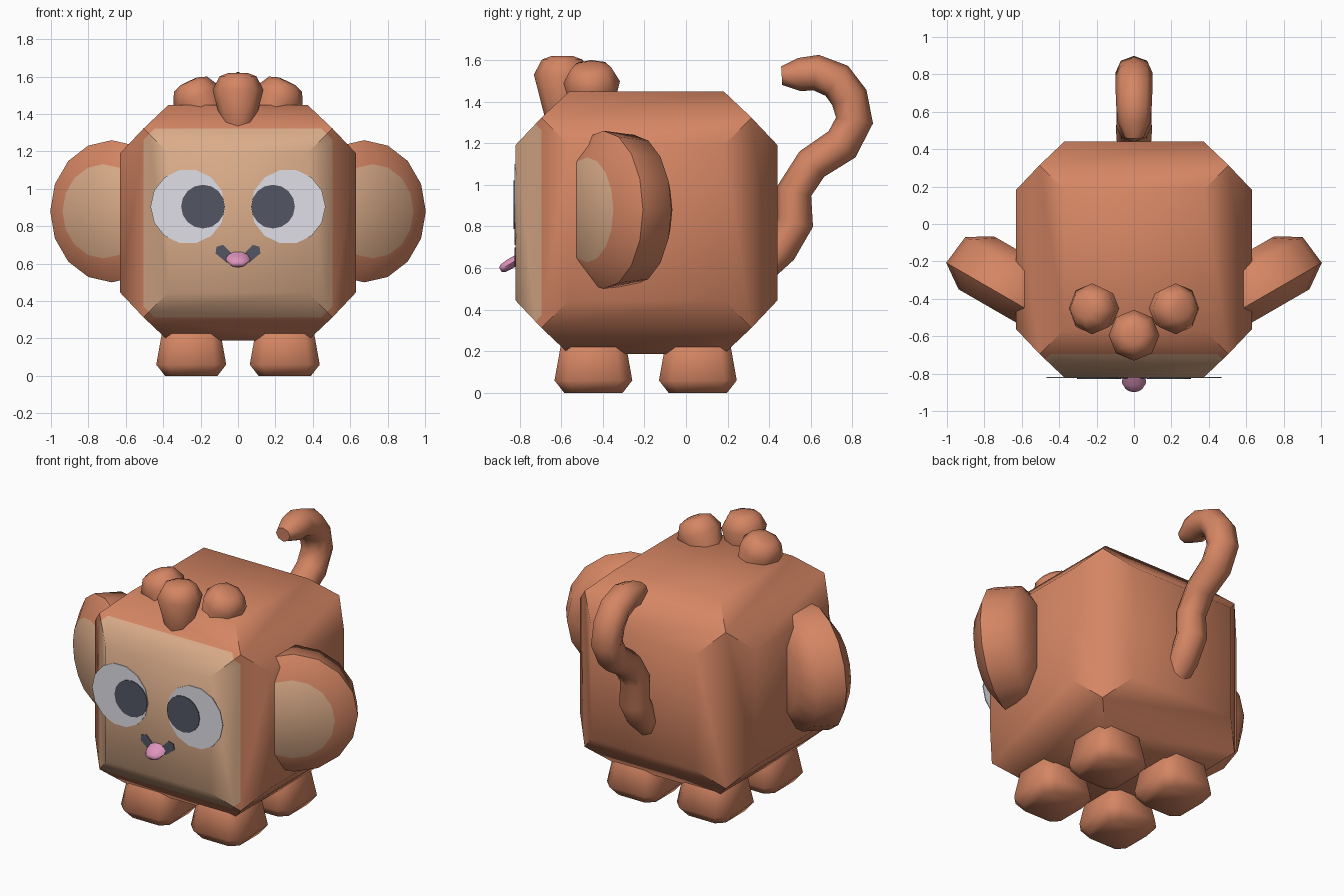
import bpy, bmesh, math
from mathutils import Vector as V

if "Cube" in bpy.data.objects:
    bpy.data.objects.remove(bpy.data.objects["Cube"])


def mat(name, rgb):
    m = bpy.data.materials.new(name)
    m.diffuse_color = (*rgb, 1)
    m.use_nodes = True
    m.node_tree.nodes["Principled BSDF"].inputs["Base Color"].default_value = m.diffuse_color
    return m


BROWN = mat("brown fur", (0.66, 0.235, 0.125))
TAN = mat("tan skin", (0.70, 0.41, 0.25))
WHITE = mat("eye white", (0.74, 0.74, 0.79))
DARK = mat("dark grey", (0.085, 0.093, 0.125))
PINK = mat("tongue pink", (0.72, 0.29, 0.50))


def finish(name, bm, mats, smooth=55):
    bmesh.ops.recalc_face_normals(bm, faces=bm.faces[:])
    me = bpy.data.meshes.new(name)
    bm.to_mesh(me)
    bm.free()
    for m in mats:
        me.materials.append(m)
    ob = bpy.data.objects.new(name, me)
    bpy.context.collection.objects.link(ob)
    bpy.ops.object.select_all(action='DESELECT')
    ob.select_set(True)
    bpy.context.view_layer.objects.active = ob
    if smooth:
        bpy.ops.object.shade_smooth_by_angle(angle=math.radians(smooth))
    return ob


def ring(c, u, v, ru, rv, n, phase=0.0):
    """Ellipse of n points around c in the plane of u and v."""
    c, u, v = V(c), V(u).normalized(), V(v).normalized()
    return [c + u * ru * math.cos(a) + v * rv * math.sin(a)
            for a in (math.tau * (i + phase) / n for i in range(n))]


def loft(name, rings, mats, first_cap=0, smooth=55):
    """Skin a list of rings and cap both ends."""
    bm = bmesh.new()
    vs = [[bm.verts.new(p) for p in r] for r in rings]
    n = len(rings[0])
    for a, b in zip(vs, vs[1:]):
        for i in range(n):
            bm.faces.new((a[i], a[(i + 1) % n], b[(i + 1) % n], b[i]))
    bm.faces.new(vs[0]).material_index = first_cap
    bm.faces.new(vs[-1])
    return finish(name, bm, mats, smooth)


def plate(name, pts, y, m, t=0.006):
    loft(name, [[V((x, y + d, z)) for x, z in pts] for d in (0, t)], [m], smooth=0)


def disc(cx, cz, r, n):
    return [(cx + r * math.cos(math.tau * i / n), cz + r * math.sin(math.tau * i / n))
            for i in range(n)]


# body: cube with every face inset and pushed out, front side tan
C = V((0, -0.19, 0.818))
bm = bmesh.new()
bmesh.ops.create_cube(bm, size=1.01)
bmesh.ops.inset_individual(bm, faces=bm.faces[:], thickness=0.187, depth=0.125)
bmesh.ops.translate(bm, vec=C, verts=bm.verts[:])


def is_front(f):
    return f.calc_center_median().y < C.y - 0.506


for sx in (-1, 1):
    for sz in (-1, 1):
        for nx, nz, d in ((1, 1, 0.95),):
            fs = [f for f in bm.faces if is_front(f)]
            geom = fs + list({e for f in fs for e in f.edges}) + list({v for f in fs for v in f.verts})
            no = V((sx * nx, 0, sz * nz))
            bmesh.ops.bisect_plane(bm, geom=geom, plane_no=no,
                                   plane_co=C + V((sx * d / 2, 0, sz * d / 2)))
for f in bm.faces:
    c = f.calc_center_median() - C
    if c.y < -0.506 and abs(c.x) + abs(c.z) < 0.95:
        f.material_index = 1
finish("body", bm, [BROWN, TAN])

for s, side in ((-1, "left"), (1, "right")):
    # ears: thick tilted discs with a tan front
    n = V((-0.5 * s, 0.866, 0))
    u = V((0.866 * s, 0.5, 0))
    c0 = V((0.72 * s, -0.475, 0.88))
    loft(side + "_ear",
         [ring(c0 + n * d, u, (0, 0, 1), r, r, 16)
          for d, r in ((0, 0.252), (0.09, 0.38), (0.26, 0.36), (0.34, 0.23))],
         [BROWN, TAN], first_cap=1)

    # eyes
    plate(side + "_eye_white", disc(0.268 * s, 0.905, 0.2, 14), -0.824, WHITE)
    plate(side + "_pupil", disc(0.187 * s, 0.905, 0.117, 16), -0.829, DARK)

    # legs: tapered blocks with chamfered corners
    for yc, end in ((-0.445, "front"), (0.057, "back")):
        rings = []
        for z, h, k in ((0, 0.14, 0.045), (0.06, 0.187, 0.06), (0.25, 0.153, 0.05), (0.30, 0.11, 0.04)):
            q = h - k
            pts = ((h, -q), (h, q), (q, h), (-q, h), (-h, q), (-h, -q), (-q, -h), (q, -h))
            rings.append([V((0.25 * s + x, yc + y, z)) for x, y in pts])
        loft(f"{side}_{end}_leg", rings, [BROWN])

# hair tufts: octagonal buds widening upward
for name, base, axis in (("middle_tuft", (0, -0.595, 1.25), (0, 0, 1)),
                         ("left_tuft", (-0.105, -0.445, 1.24), (-0.42, -0.03, 0.9)),
                         ("right_tuft", (0.105, -0.445, 1.24), (0.42, -0.03, 0.9))):
    a = V(axis).normalized()
    v = a.cross(V((1, 0, 0))).normalized()
    u = v.cross(a)
    loft(name, [ring(V(base) + a * h, u, v, r, r, 8)
                for h, r in ((0, 0.06), (0.08, 0.085), (0.28, 0.136), (0.352, 0.098), (0.37, 0.05))],
         [BROWN])

# tail: eight-sided tube along a curled path (y, z, radius)
path = [(0.36, 0.59, 0.07), (0.45, 0.69, 0.085), (0.525, 0.82, 0.088), (0.52, 0.97, 0.085),
        (0.605, 1.10, 0.085), (0.75, 1.195, 0.09), (0.81, 1.31, 0.09), (0.785, 1.42, 0.09),
        (0.725, 1.50, 0.09), (0.625, 1.54, 0.086), (0.545, 1.53, 0.08), (0.46, 1.525, 0.045)]
rings = []
for i, (y, z, r) in enumerate(path):
    p, q = path[max(i - 1, 0)], path[min(i + 1, len(path) - 1)]
    t = V((0, q[0] - p[0], q[1] - p[1]))
    rings.append(ring((0, y, z), (1, 0, 0), t.cross(V((1, 0, 0))), r * 1.1, r, 8))
loft("tail", rings, [BROWN])

# mouth and tongue
half = [(0.035, 0.655), (0.08, 0.70), (0.115, 0.69), (0.12, 0.655), (0.06, 0.605)]
plate("mouth", half + [(-x, z) for x, z in reversed(half)], -0.825, DARK)
d = V((0, -0.09, -0.055))
loft("tongue", [ring(V((0, -0.80, 0.648)) + d * k, (1, 0, 0), (0, -0.52, 0.85), w, h, 10)
                for k, w, h in ((0, 0.058, 0.024), (0.55, 0.065, 0.026), (0.9, 0.045, 0.022), (1.02, 0.025, 0.012))],
     [PINK])
